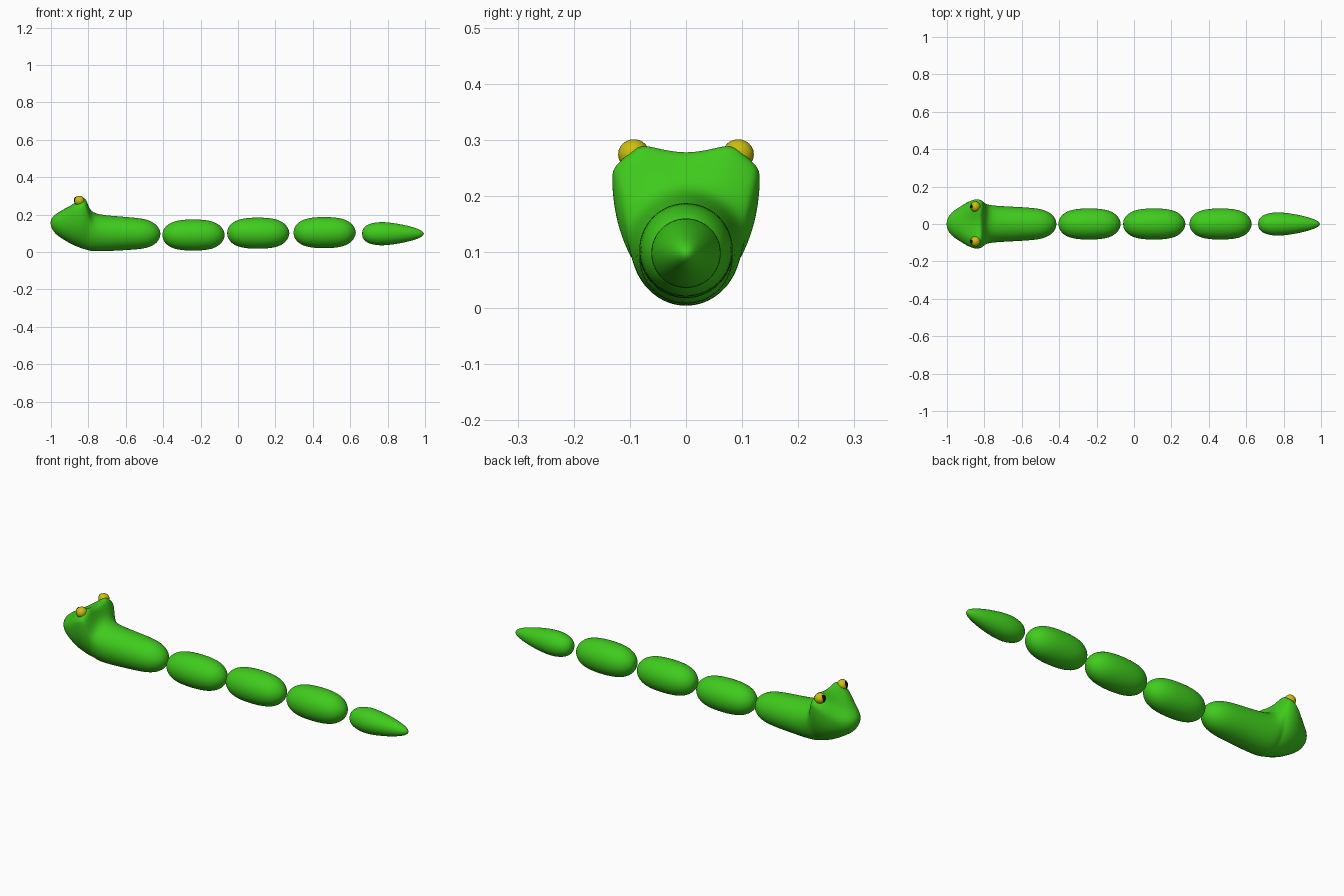
import bpy, bmesh, math

if "Cube" in bpy.data.objects:
    bpy.data.objects.remove(bpy.data.objects["Cube"])


def material(name, rgb):
    m = bpy.data.materials.new(name)
    m.diffuse_color = (*rgb, 1)
    m.use_nodes = True
    m.node_tree.nodes["Principled BSDF"].inputs["Base Color"].default_value = m.diffuse_color
    return m


GREEN = material("green", (0.05, 0.6, 0.012))
YELLOW = material("yellow", (0.6, 0.52, 0.005))
BLACK = material("black", (0.004, 0.004, 0.004))


def section(x, zb, zt, w, zw, bump, n):
    """One cross-section: ellipse below the widest height, fuller arch with brow bumps above."""
    pts = []
    for i in range(n):
        a = 2 * math.pi * i / n
        c, s = math.cos(a), math.sin(a)
        e = 0.7 if bump else 1.0
        if s >= 0:
            y = w * math.copysign(abs(c) ** e, c)
            z = zw + (zt - zw) * s ** e
            z += bump * math.exp(-((abs(y) - 0.075) / 0.028) ** 2) * min(1, s * 2)
        else:
            y, z = w * c, zw + (zw - zb) * s
        pts.append((x, y, z))
    return pts


def loft(name, start, stations, end, n=16):
    """Skin cross-sections between two end points."""
    bm = bmesh.new()
    rings = [[bm.verts.new(p) for p in section(*s, n)] for s in stations]
    a, b = bm.verts.new(start), bm.verts.new(end)
    for i in range(n):
        j = (i + 1) % n
        bm.faces.new((a, rings[0][i], rings[0][j]))
        bm.faces.new((b, rings[-1][j], rings[-1][i]))
        for r, q in zip(rings, rings[1:]):
            bm.faces.new((r[i], q[i], q[j], r[j]))
    bmesh.ops.recalc_face_normals(bm, faces=bm.faces)
    for f in bm.faces:
        f.smooth = True
    me = bpy.data.meshes.new(name)
    bm.to_mesh(me)
    bm.free()
    me.materials.append(GREEN)
    ob = bpy.data.objects.new(name, me)
    bpy.context.collection.objects.link(ob)
    sub = ob.modifiers.new("smooth", 'SUBSURF')
    sub.levels = sub.render_levels = 2
    return ob


def ball(name, loc, scale, mat):
    bpy.ops.mesh.primitive_uv_sphere_add(segments=20, ring_count=12, radius=1, location=loc)
    ob = bpy.context.object
    ob.name = name
    ob.scale = scale
    bpy.ops.object.shade_smooth()
    ob.data.materials.append(mat)


# Head with raised brow, running into the first body section
head = [
    (-0.998, 0.130, 0.180, 0.030, 0.155, 0),
    (-0.977, 0.094, 0.203, 0.063, 0.155, 0),
    (-0.930, 0.064, 0.231, 0.094, 0.170, 0),
    (-0.890, 0.040, 0.250, 0.118, 0.195, 0.006),
    (-0.860, 0.027, 0.264, 0.131, 0.222, 0.016),
    (-0.835, 0.017, 0.275, 0.134, 0.235, 0.025),
    (-0.814, 0.011, 0.275, 0.128, 0.233, 0.022),
    (-0.802, 0.008, 0.250, 0.116, 0.200, 0.010),
    (-0.785, 0.004, 0.217, 0.104, 0.130, 0),
    (-0.740, 0.002, 0.199, 0.098, 0.105, 0),
    (-0.600, 0.009, 0.189, 0.091, 0.100, 0),
    (-0.500, 0.016, 0.180, 0.084, 0.098, 0),
    (-0.450, 0.035, 0.159, 0.063, 0.097, 0),
    (-0.422, 0.063, 0.130, 0.034, 0.097, 0),
]
loft("head_and_neck", (-1.003, 0, 0.155), head, (-0.413, 0, 0.097), n=24)


# Round body sections and tail: profiles of (distance along, radius)
def turned(name, x0, zc, profile):
    st = [(x0 + d, zc - r, zc + r, r, zc, 0) for d, r in profile[1:-1]]
    loft(name, (x0, 0, zc), st, (x0 + profile[-1][0], 0, zc))


body = [(-0.002, 0), (0.005, 0.030), (0.03, 0.061), (0.08, 0.082), (0.165, 0.087),
        (0.25, 0.082), (0.30, 0.062), (0.326, 0.032), (0.336, 0)]
tail = [(-0.002, 0), (0.006, 0.029), (0.03, 0.052), (0.08, 0.064), (0.13, 0.064),
        (0.20, 0.054), (0.27, 0.038), (0.318, 0.020), (0.336, 0)]
for k, (x0, zc) in enumerate([(-0.405, 0.091), (-0.059, 0.101), (0.296, 0.104)]):
    turned(f"body_section_{k + 1}", x0, zc, body)
turned("tail", 0.662, 0.098, tail)

# Eyes with dark pupils facing forward along the body
for side, s in (("right", -1), ("left", 1)):
    ball(f"eye_{side}", (-0.848, s * 0.093, 0.274), (0.027, 0.028, 0.027), YELLOW)
    ball(f"pupil_{side}", (-0.865, s * 0.094, 0.276), (0.012, 0.013, 0.020), BLACK)
